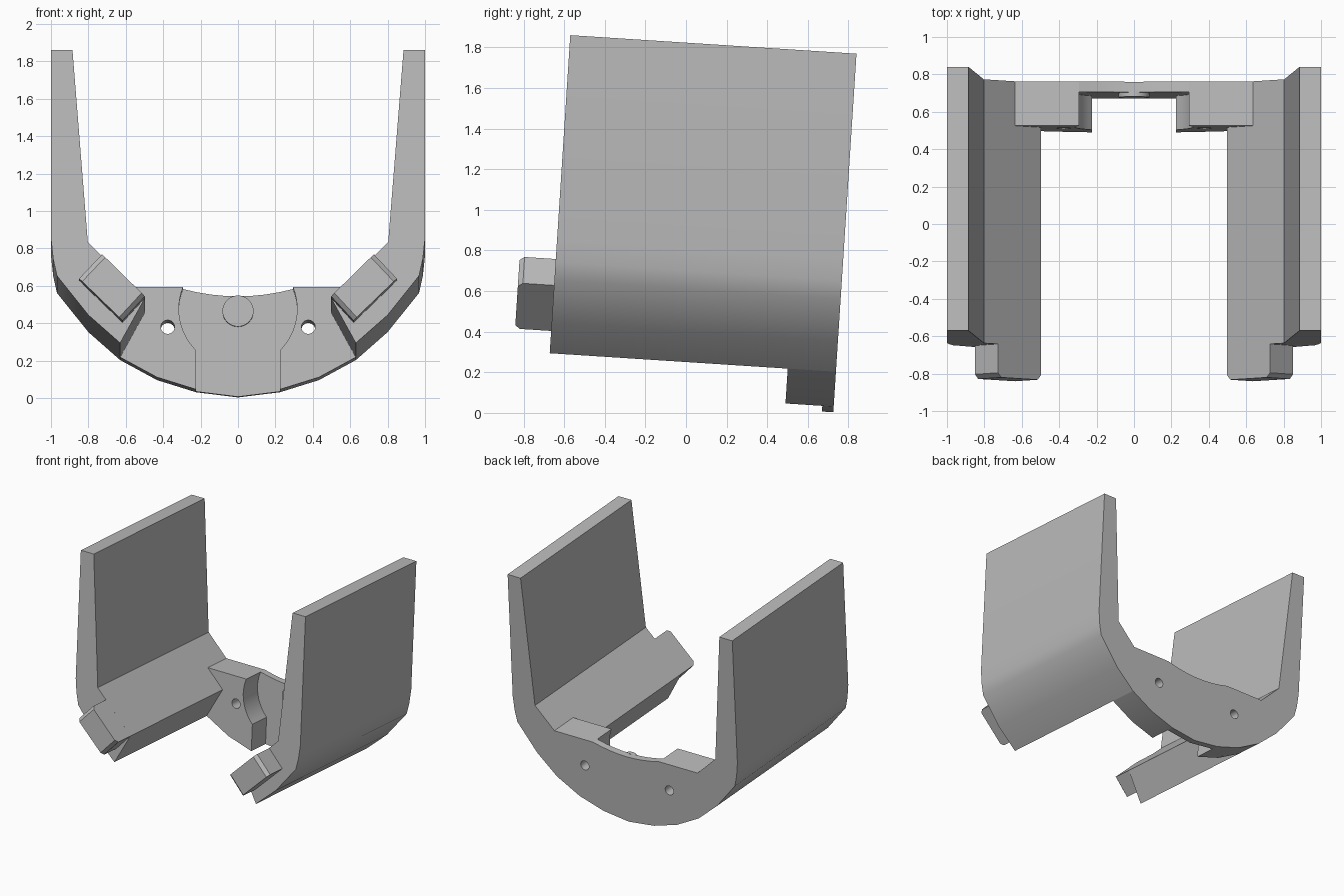
import bpy, bmesh, math
from mathutils import Matrix

cube = bpy.data.objects.get("Cube")
if cube:
    bpy.data.objects.remove(cube, do_unlink=True)

grey = bpy.data.materials.new("plain_grey")
grey.use_nodes = True
COLOR = (0.5, 0.5, 0.5, 1)
grey.diffuse_color = COLOR
grey.node_tree.nodes["Principled BSDF"].inputs["Base Color"].default_value = COLOR

TILT = Matrix.Rotation(math.radians(-3.7), 4, 'X')   # whole bracket leans back
FRONT, BACK = -0.689, 0.724
PLATE_FRONT, WEB_FRONT = 0.486, 0.668


def extrude(name, points, y0, y1, side=1, chamfer=0):
    """Prism from an x-z profile, between depths y0 and y1."""
    bm = bmesh.new()
    face = bm.faces.new([bm.verts.new((side * x, y0, z)) for x, z in points])
    new = bmesh.ops.extrude_face_region(bm, geom=[face])["geom"]
    for v in new:
        if isinstance(v, bmesh.types.BMVert):
            v.co.y = y1
    bmesh.ops.recalc_face_normals(bm, faces=bm.faces)
    if chamfer:   # bevel the short edges of the front end
        ends = [e for e in bm.edges
                if all(abs(v.co.y - y0) < 1e-4 for v in e.verts) and e.calc_length() < 0.23]
        bmesh.ops.bevel(bm, geom=ends, offset=chamfer, segments=1, affect='EDGES')
    bm.transform(TILT)
    mesh = bpy.data.meshes.new(name)
    bm.to_mesh(mesh)
    bm.free()
    mesh.materials.append(grey)
    ob = bpy.data.objects.new(name, mesh)
    bpy.context.collection.objects.link(ob)
    return ob


def arc(cx, cz, r, a0, a1, n):
    angles = [math.radians(a0 + (a1 - a0) * i / n) for i in range(n + 1)]
    return [(cx + r * math.cos(a), cz + r * math.sin(a)) for a in angles]


def smooth(ob):
    bpy.ops.object.select_all(action='DESELECT')
    ob.select_set(True)
    bpy.context.view_layer.objects.active = ob
    bpy.ops.object.shade_smooth_by_angle(angle=math.radians(30))


wing = [(0.885, 1.82), (1, 1.82), (1, 0.81), (0.988, 0.7), (0.968, 0.61),
        (0.80, 0.40), (0.63, 0.25), (0.498, 0.49), (0.803, 0.79)]
peg = [(0.727, 0.715), (0.85, 0.585), (0.618, 0.36), (0.498, 0.49)]
recess = arc(0, 0.51, 0.316, 21.7, -44.6, 12)
block = [(0.63, 0.25), (0.498, 0.49), (0.638, 0.627)] + recess + [(0.225, 0.078), (0.433, 0.143)]

for label, side in (("left", 1), ("right", -1)):
    # Side wall with its curved foot, and the front peg
    smooth(extrude(label + "_wall", wing, FRONT, BACK, side))
    extrude(label + "_peg", peg, -0.867, FRONT, side, chamfer=0.024)

    # Thick half of the back plate with a screw hole
    plate = extrude(label + "_back_block", block, PLATE_FRONT, BACK, side)
    cutter = extrude("hole_cutter", arc(0.376, 0.412, 0.037, 0, 345, 23), 0.4, 0.8, side)
    cutter.hide_render = True
    mod = plate.modifiers.new("screw_hole", 'BOOLEAN')
    mod.operation, mod.solver, mod.object = 'DIFFERENCE', 'EXACT', cutter
    bpy.context.view_layer.objects.active = plate
    bpy.ops.object.modifier_apply(modifier=mod.name)
    bpy.data.objects.remove(cutter, do_unlink=True)
    smooth(plate)

# Thin centre web with a dished top edge
half = recess + [(0.225, 0.078)]
dish = [(0.2936 * t, 0.588 + 0.039 * t * t) for t in (-0.75, -0.5, -0.25, 0, 0.25, 0.5, 0.75)]
web = half + [(0, 0.05)] + [(-x, z) for x, z in reversed(half)] + dish
smooth(extrude("centre_web", web, WEB_FRONT, BACK))

# Round boss on the web
smooth(extrude("round_boss", arc(0, 0.508, 0.083, 0, 350, 35), 0.645, WEB_FRONT + 0.01))
